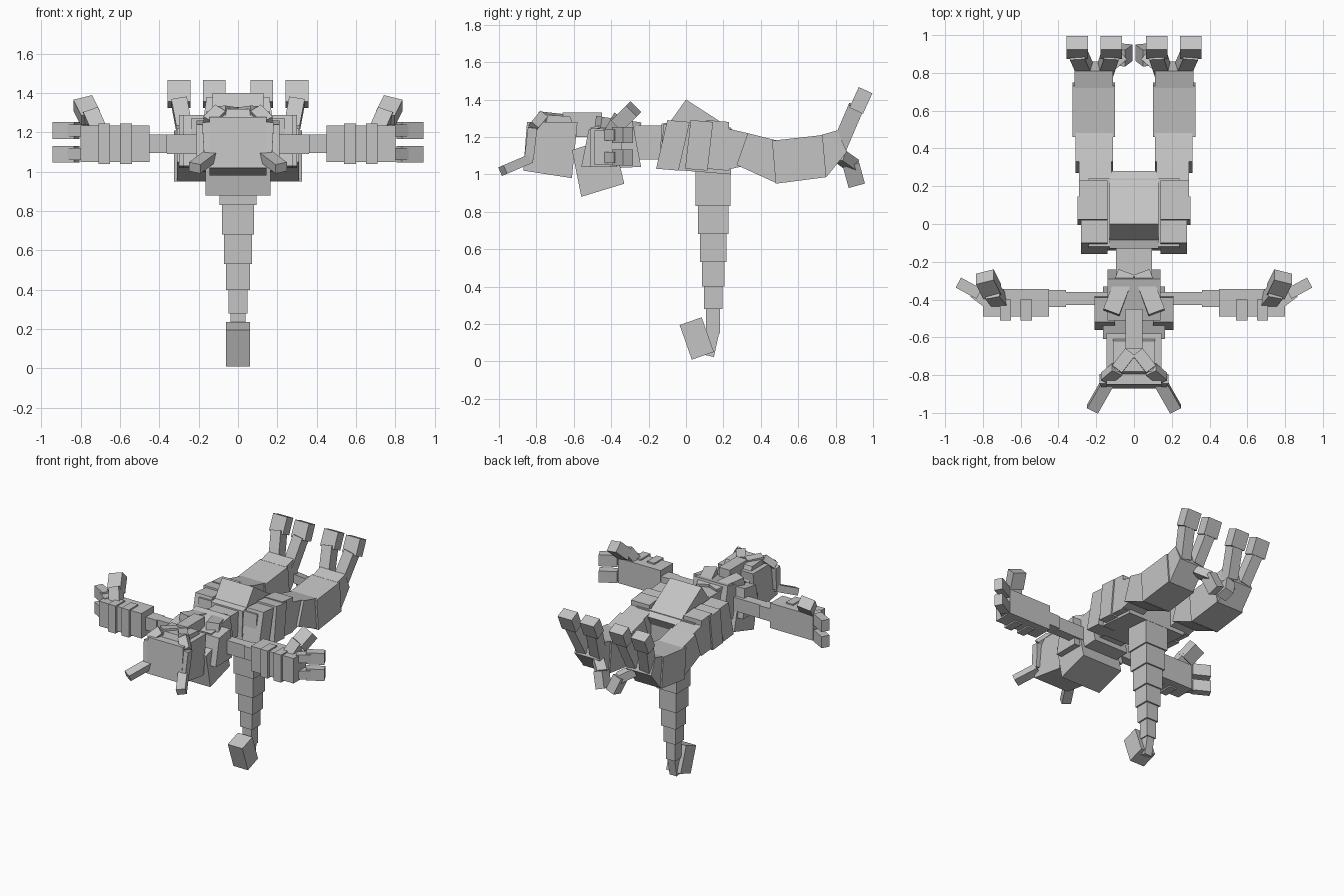
import bpy
import bmesh
from mathutils import Vector, Matrix

default_cube = bpy.data.objects.get("Cube")
if default_cube:
    bpy.data.objects.remove(default_cube, do_unlink=True)

# Single plain material
grey = bpy.data.materials.new("plain_grey")
grey.use_nodes = True
colour = (0.55, 0.55, 0.55, 1)
grey.diffuse_color = colour
grey.node_tree.nodes["Principled BSDF"].inputs["Base Color"].default_value = colour


def finish(name, mesh_builder):
    """Turn a bmesh into a flat shaded object."""
    bmesh.ops.recalc_face_normals(mesh_builder, faces=mesh_builder.faces)
    mesh = bpy.data.meshes.new(name)
    mesh_builder.to_mesh(mesh)
    mesh_builder.free()
    mesh.materials.append(grey)
    part = bpy.data.objects.new(name, mesh)
    bpy.context.collection.objects.link(part)
    return part


def mirrored(part):
    """Add the opposite side across the centre plane."""
    modifier = part.modifiers.new("mirror", "MIRROR")
    modifier.use_axis[0] = True
    return part


def slab(name, profile, inner, outer):
    """Extrude a side profile of (y, z) points across x."""
    builder = bmesh.new()
    near = [builder.verts.new((inner, y, z)) for y, z in profile]
    far = [builder.verts.new((outer, y, z)) for y, z in profile]
    builder.faces.new(near)
    builder.faces.new(far)
    for i in range(len(profile)):
        j = (i + 1) % len(profile)
        builder.faces.new((near[i], near[j], far[j], far[i]))
    return finish(name, builder)


def centred(name, profile, half_width):
    return slab(name, profile, -half_width, half_width)


def block(name, low, high):
    """Axis aligned box between two corners."""
    builder = bmesh.new()
    low, high = Vector(low), Vector(high)
    bmesh.ops.create_cube(builder, size=1)
    bmesh.ops.scale(builder, vec=high - low, verts=builder.verts)
    bmesh.ops.translate(builder, vec=(low + high) / 2, verts=builder.verts)
    return finish(name, builder)


def beam(name, start, end, width, depth, side=(1, 0, 0)):
    """Box running from start to end, with its width along side."""
    start, end = Vector(start), Vector(end)
    along = (end - start).normalized()
    across = Vector(side)
    across = (across - along * across.dot(along)).normalized()
    third = along.cross(across)
    builder = bmesh.new()
    bmesh.ops.create_cube(builder, size=1)
    bmesh.ops.scale(builder, vec=(width, depth, (end - start).length), verts=builder.verts)
    turn = Matrix((across, third, along)).transposed().to_4x4()
    bmesh.ops.transform(builder, matrix=Matrix.Translation((start + end) / 2) @ turn, verts=builder.verts)
    return finish(name, builder)


# Hanging tail: stacked blocks that shrink downwards
tail_levels = [1.1, 0.83, 0.68, 0.53, 0.40, 0.28, 0.15]
for step in range(len(tail_levels) - 1):
    half = 0.093 - step * 0.011
    block(f"tail_segment_{step + 1}",
          (-half, 0.145 - half, tail_levels[step + 1]),
          (half, 0.145 + half, tail_levels[step]))
beam("tail_tip", (0, 0.15, 0.17), (0, 0.12, 0.03), 0.06, 0.06)
beam("tail_club", (0, 0.09, 0.03), (0, 0.025, 0.215), 0.12, 0.125)

# Torso, back hump and neck
centred("torso", [(-0.14, 1.03), (-0.12, 1.27), (0.24, 1.25), (0.24, 1.0)], 0.24)
centred("back_hump", [(-0.1, 1.26), (0, 1.4), (0.28, 1.22), (0.2, 1.08)], 0.13)
centred("chest", [(-0.14, 1.08), (-0.13, 1.27), (0, 1.3), (0, 1.05)], 0.13)
block("neck", (-0.095, -0.27, 1.08), (0.095, -0.1, 1.26))

# Overlapping ribs on each flank
for index, (back, reach) in enumerate([(-0.13, 0.28), (0.01, 0.30), (0.11, 0.29)]):
    lean = 0.03 - index * 0.015
    mirrored(slab(f"rib_{index + 1}",
                  [(back - lean, 1.03), (back + lean, 1.29),
                   (back + 0.12 + lean, 1.28), (back + 0.12 - lean, 1.02)],
                  0.14, reach))

# Shoulder mass and throat
centred("shoulder_mass", [(-0.46, 1.03), (-0.51, 1.25), (-0.29, 1.3), (-0.24, 1.04)], 0.14)
centred("throat", [(-0.56, 0.88), (-0.33, 0.95), (-0.39, 1.2), (-0.61, 1.13)], 0.165)

# Head with brow crest
centred("head", [(-0.87, 1.02), (-0.85, 1.28), (-0.58, 1.28), (-0.61, 0.98)], 0.145)
centred("head_crown", [(-0.82, 1.2), (-0.78, 1.32), (-0.62, 1.31), (-0.58, 1.2)], 0.11)
block("crest", (-0.045, -0.66, 1.2), (0.045, -0.45, 1.33))

# Flaps beside the back of the head
mirrored(slab("cheek_flap", [(-0.56, 1.04), (-0.52, 1.24), (-0.39, 1.26), (-0.37, 1.04)], 0.1, 0.21))
mirrored(beam("neck_flap", (0.04, -0.26, 1.24), (0.12, -0.47, 1.27), 0.09, 0.08))

# Horns sweeping over the crown, down the face and forward
horn_path = [(0.02, -0.68, 1.3), (0.09, -0.77, 1.31), (0.15, -0.82, 1.25),
             (0.14, -0.84, 1.08), (0.22, -0.98, 1.02)]
for index in range(len(horn_path) - 1):
    mirrored(beam(f"horn_segment_{index + 1}", horn_path[index],
                  horn_path[index + 1], 0.065, 0.05))

# Outstretched arms
mirrored(block("shoulder", (0.1, -0.43, 1.09), (0.36, -0.36, 1.19)))
mirrored(block("upper_arm", (0.36, -0.44, 1.095), (0.46, -0.35, 1.19)))
mirrored(block("forearm", (0.45, -0.49, 1.05), (0.8, -0.345, 1.235)))
for index, start in enumerate((0.54, 0.65)):
    mirrored(block(f"forearm_plate_{index + 1}", (start, -0.51, 1.04), (start + 0.06, -0.4, 1.245)))

# Three fingers on each hand
for name, height in (("upper_finger", 1.21), ("lower_finger", 1.09)):
    mirrored(beam(name + "_base", (0.77, -0.42, height), (0.85, -0.36, height), 0.06, 0.06, (0, 0, 1)))
    mirrored(beam(name + "_tip", (0.82, -0.37, height), (0.93, -0.31, height), 0.085, 0.06, (0, 0, 1)))
mirrored(beam("thumb_base", (0.71, -0.41, 1.21), (0.75, -0.36, 1.3), 0.08, 0.07))
mirrored(beam("thumb_tip", (0.75, -0.36, 1.27), (0.79, -0.28, 1.35), 0.1, 0.08))

# Legs trailing backwards
mirrored(slab("hip", [(0.2, 1.02), (0.2, 1.25), (0.33, 1.22), (0.29, 1.04)], 0.12, 0.29))
mirrored(slab("thigh", [(0.27, 1.05), (0.33, 1.22), (0.49, 1.18), (0.49, 0.95)], 0.11, 0.31))
mirrored(slab("shin", [(0.48, 0.95), (0.46, 1.18), (0.73, 1.21), (0.75, 0.985)], 0.1, 0.325))
mirrored(slab("foot", [(0.75, 0.985), (0.72, 1.21), (0.81, 1.235), (0.86, 1.12)], 0.11, 0.315))

# Raised toes and inner claw of each foot
for name, root, tip in (("inner_toe", 0.15, 0.12), ("outer_toe", 0.26, 0.30)):
    mirrored(beam(name + "_base", (root, 0.82, 1.15), (tip, 0.91, 1.36), 0.08, 0.085))
    mirrored(beam(name + "_tip", (tip, 0.91, 1.34), (tip, 0.96, 1.45), 0.115, 0.08))
mirrored(beam("claw_base", (0.15, 0.82, 1.1), (0.07, 0.89, 1.05), 0.06, 0.07, (0, 0, 1)))
mirrored(beam("claw_tip", (0.08, 0.88, 1.06), (0.04, 0.91, 0.95), 0.07, 0.09))
